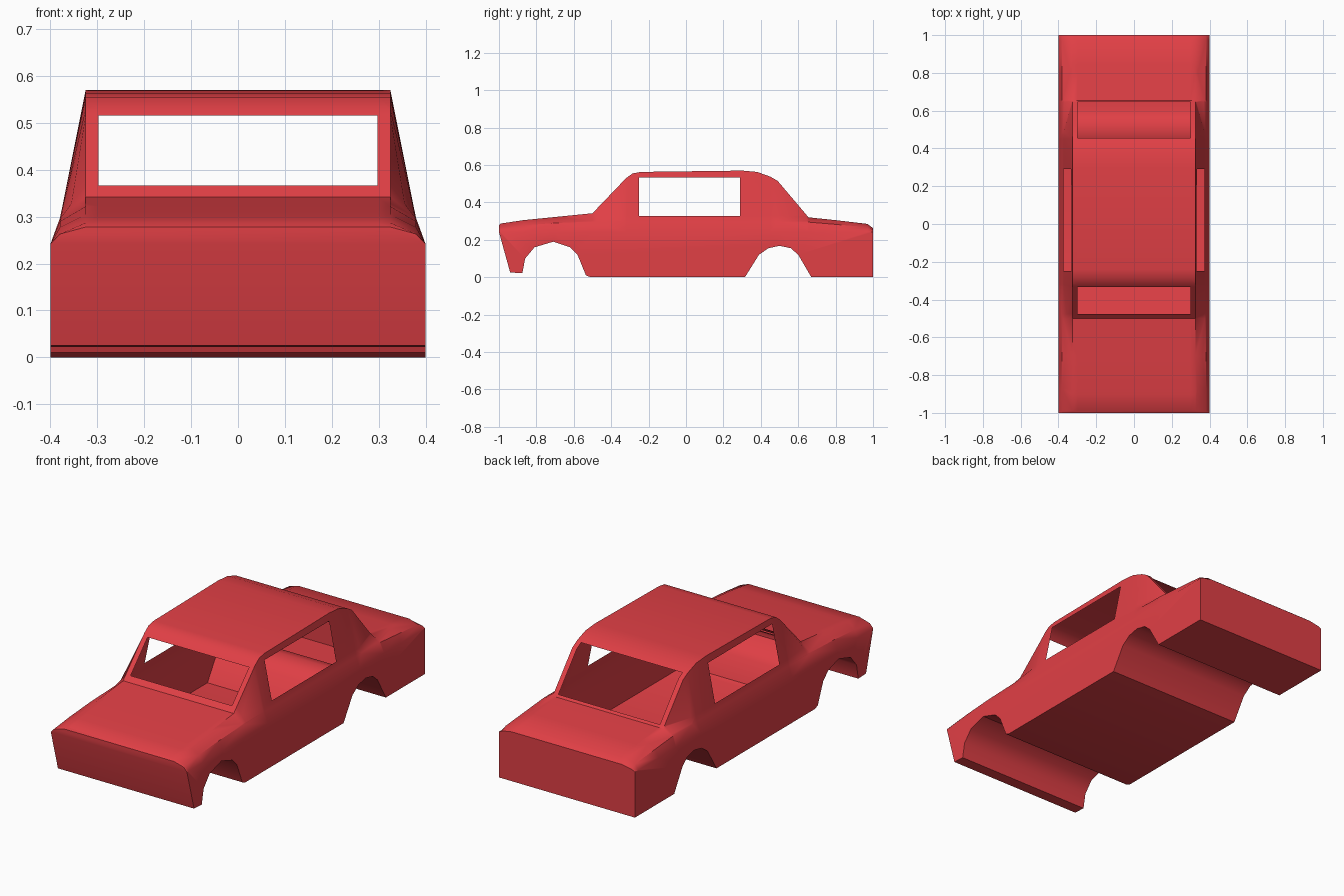
import bpy, bmesh, math
from mathutils import Vector

if "Cube" in bpy.data.objects:
    bpy.data.objects.remove(bpy.data.objects["Cube"])

# Side-view profiles as (y, z)
TOP = [(-1, .278), (-.99, .287), (-.87, .305), (-.7, .322), (-.5, .342), (-.32, .53),
       (-.285, .555), (-.24, .563), (.3, .57), (.38, .563), (.45, .538), (.49, .515),
       (.655, .32), (.8, .305), (.97, .285), (1, .262)]
SHOULDER = [(-1, .263), (-.8, .285), (-.55, .297), (.65, .295), (.97, .268), (1, .252)]
BOTTOM = [(-.94, .025), (-.875, .022), (-.86, .1), (-.81, .16), (-.71, .19), (-.62, .16),
          (-.58, .12), (-.535, .01), (-.51, 0), (.315, 0), (.39, .12), (.44, .155),
          (.5, .168), (.56, .155), (.6, .12), (.67, 0), (1, 0)]
BELT_Z, HALF, SHOULDER_X, ROOF_X = .242, .4, .38, .325


def height(profile, y):
    for (y0, z0), (y1, z1) in zip(profile, profile[1:]):
        if y <= y1:
            return z0 + (z1 - z0) * (y - y0) / (y1 - y0)
    return profile[-1][1]


bm = bmesh.new()


def chain(x, points):
    return [bm.verts.new((x, y, z)) for y, z in points]


def strip(a, b):
    for i in range(len(a) - 1):
        bm.faces.new((a[i], a[i + 1], b[i + 1], b[i]))


# Body shell: sides, shoulders, top and floor with full-width wheel tunnels
sides = []
for s in (-1, 1):
    bottom = chain(s * HALF, BOTTOM)
    belt = chain(s * HALF, [(y, BELT_Z) for y, _ in TOP])
    shoulder = chain(s * SHOULDER_X, [(y, height(SHOULDER, y)) for y, _ in TOP])
    top = chain(s * ROOF_X, TOP)
    bm.faces.new(bottom + belt[::-1])
    strip(belt, shoulder)
    strip(shoulder, top)
    sides.append((bottom, belt, shoulder, top))
left, right = sides
strip(left[3], right[3])
strip(left[0], right[0])

# Nose and tail panels
for i in (0, -1):
    bm.faces.new([c[i] for c in left[1:]] + [c[i] for c in right[:0:-1]])
    bm.faces.new((left[0][i], left[1][i], right[1][i], right[0][i]))
bmesh.ops.recalc_face_normals(bm, faces=bm.faces[:])


def open_window(lo, hi, facing):
    """Slice the outward faces at the box limits and remove what lies inside."""
    def pick():
        return [f for f in bm.faces if f.normal.dot(Vector(facing)) > .25
                and f.calc_center_median().z > .29]
    for axis in range(3):
        for value in (lo[axis], hi[axis]):
            co, no = Vector((0, 0, 0)), Vector((0, 0, 0))
            co[axis], no[axis] = value, 1
            faces = pick()
            geom = (list({v for f in faces for v in f.verts})
                    + list({e for f in faces for e in f.edges}) + faces)
            bmesh.ops.bisect_plane(bm, geom=geom, plane_co=co, plane_no=no, dist=1e-5)
            bm.normal_update()
    inside = [f for f in pick()
              if all(lo[k] < f.calc_center_median()[k] < hi[k] for k in range(3))]
    bmesh.ops.delete(bm, geom=inside, context='FACES')


# Window openings: windscreen, rear window, side windows
open_window((-.298, -.476, .3), (.298, -.333, .6), (0, 0, 1))
open_window((-.298, .455, .3), (.298, .645, .6), (0, 0, 1))
for s in (-1, 1):
    x0, x1 = sorted((s * .3, s * .41))
    open_window((x0, -.25, .328), (x1, .29, .533), (s, 0, 0))

mesh = bpy.data.meshes.new("car_body")
bm.to_mesh(mesh)
bm.free()
body = bpy.data.objects.new("car_body", mesh)
bpy.context.collection.objects.link(body)

# Red paint
paint = bpy.data.materials.new("red_paint")
paint.diffuse_color = (.75, .05, .06, 1)
paint.use_nodes = True
paint.node_tree.nodes["Principled BSDF"].inputs["Base Color"].default_value = paint.diffuse_color
mesh.materials.append(paint)

bpy.context.view_layer.objects.active = body
body.select_set(True)
bpy.ops.object.shade_smooth_by_angle(angle=math.radians(35))
